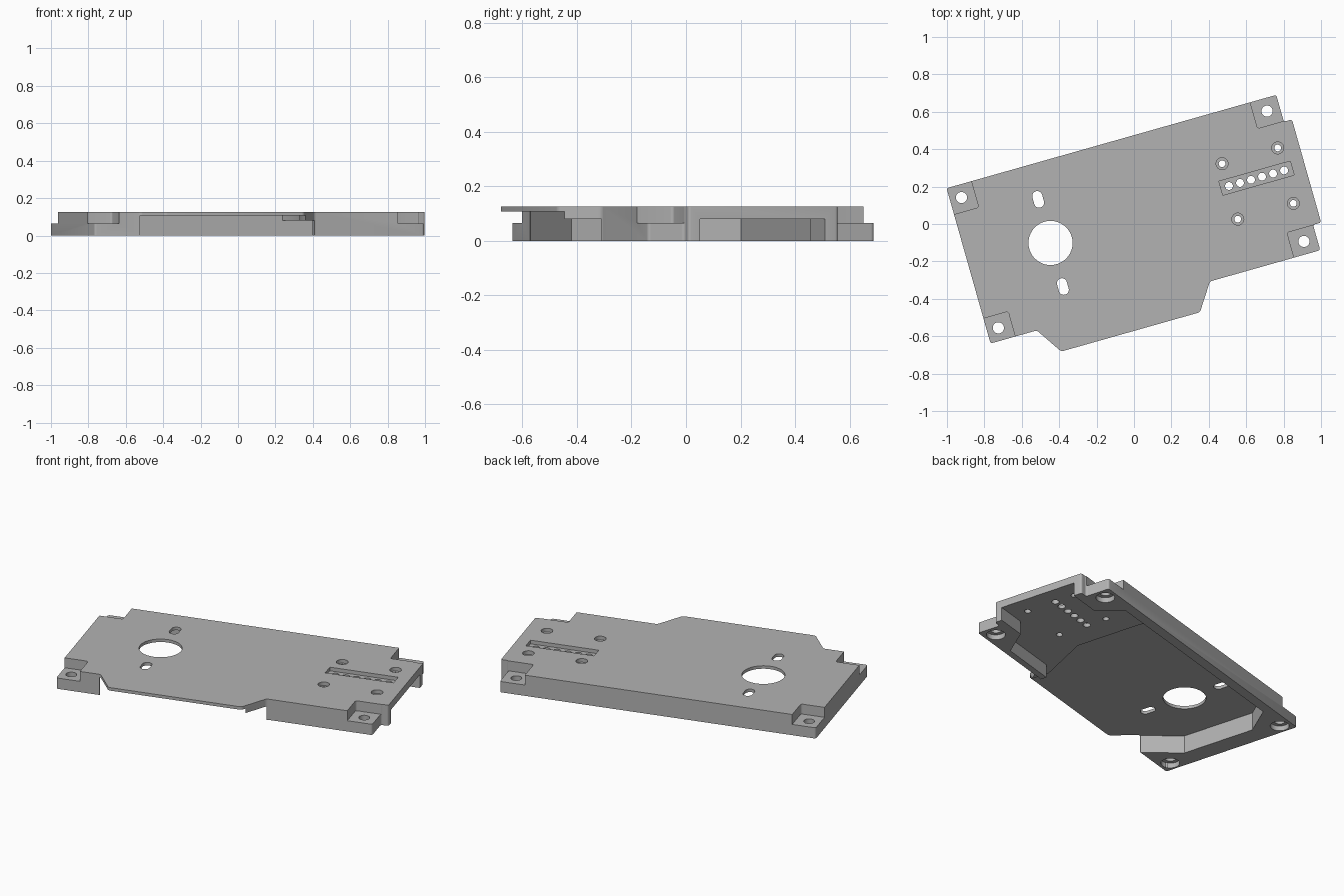
import bpy, bmesh, math
from mathutils import Matrix

cube = bpy.data.objects.get("Cube")
if cube:
    bpy.data.objects.remove(cube, do_unlink=True)

TOP, LEDGE, CEILING, THICK = 0.125, 0.065, 0.107, 0.08
TILT = math.radians(15.8)

grey = bpy.data.materials.new("plain grey")
grey.use_nodes = True
grey.diffuse_color = (0.45, 0.45, 0.45, 1)
grey.node_tree.nodes["Principled BSDF"].inputs["Base Color"].default_value = grey.diffuse_color


def prism(name, points, low, high, radius=0.0):
    """Extrude a flat outline, with optional rounded corners."""
    bm = bmesh.new()
    bm.faces.new([bm.verts.new((x, y, low)) for x, y in points])
    if radius:
        bmesh.ops.bevel(bm, geom=bm.verts[:], offset=radius, segments=4,
                        profile=0.5, affect='VERTICES')
    made = bmesh.ops.extrude_face_region(bm, geom=bm.faces[:])
    for v in made["geom"]:
        if isinstance(v, bmesh.types.BMVert):
            v.co.z = high
    bmesh.ops.recalc_face_normals(bm, faces=bm.faces[:])
    mesh = bpy.data.meshes.new(name)
    bm.to_mesh(mesh)
    bm.free()
    obj = bpy.data.objects.new(name, mesh)
    bpy.context.collection.objects.link(obj)
    return obj


def box(x1, x2, y1, y2):
    return [(x1, y1), (x2, y1), (x2, y2), (x1, y2)]


def slot(x, y, radius, half=0.0, sides=32):
    """Circle, stretched along y by half on each side."""
    points = []
    for i in range(sides):
        a = 2 * math.pi * (i + 0.5) / sides
        points.append((x + radius * math.cos(a),
                       y + radius * math.sin(a) + math.copysign(half, math.sin(a))))
    return points


# Outline of the cover, with front tab and end tab
outline = [(-0.912, -0.406), (-0.655, -0.406), (-0.56, -0.55), (0.211, -0.55),
           (0.307, -0.406), (0.92, -0.406), (0.92, -0.265), (0.965, -0.265),
           (0.965, 0.308), (0.92, 0.308), (0.92, 0.457), (-0.912, 0.457)]
cover = prism("cover_plate", outline, 0, TOP, 0.012)
cover.data.materials.append(grey)


def cut(points, low, high, radius=0.0):
    cutter = prism("cutter", points, low, high, radius)
    cutter.hide_render = True
    cutter.data.materials.append(grey)
    mod = cover.modifiers.new("cut", 'BOOLEAN')
    mod.operation, mod.solver, mod.object = 'DIFFERENCE', 'EXACT', cutter
    bpy.context.view_layer.objects.active = cover
    bpy.ops.object.modifier_apply(modifier=mod.name)
    bpy.data.objects.remove(cutter, do_unlink=True)


# Hollow underside: deep main part, then the shallower end part
cut([(-0.66, -0.6), (-0.66, -0.406), (-0.80, -0.21), (-0.80, 0.24), (-0.67, 0.40),
     (0.36, 0.40), (0.385, 0.30), (0.385, -0.11), (0.226, -0.41), (0.226, -0.6)],
    -0.1, CEILING)
cut([(0.15, -0.6), (0.309, -0.6), (0.309, -0.37), (0.66, -0.37), (0.78, -0.22),
     (1.1, -0.22), (1.1, 0.257), (0.77, 0.257), (0.67, 0.399), (0.15, 0.399)],
    -0.1, THICK)

# Lowered corner pads with countersunk screw holes
for side in (-1, 1):
    for inner, outer, hole in ((0.312, 0.7, 0.387), (-0.267, -0.7, -0.337)):
        cut(box(*sorted((side * 0.775, side * 1.2)), *sorted((inner, outer))),
            LEDGE, 0.3, 0.012)
        cut(slot(side * 0.849, hole, 0.03), -0.1, 0.2)
        cut(slot(side * 0.849, hole, 0.052), -0.1, 0.03)

# Round opening with a slot on each side
cut(slot(-0.457, 0.024, 0.118, sides=64), -0.1, 0.3)
for y in (0.266, -0.218):
    cut(slot(-0.457, y, 0.027, 0.018), -0.1, 0.3)

# Four counterbored holes
for x in (0.541, 0.85):
    for y in (0.182, -0.126):
        cut(slot(x, y, 0.032), TOP - 0.022, 0.3)
        cut(slot(x, y, 0.018), -0.1, 0.3)

# Connector recess with a row of pin holes
cut(box(0.499, 0.895, 0.019, 0.096), TOP - 0.022, 0.3)
for i in range(6):
    cut(slot(0.544 + i * 0.0612, 0.057, 0.021), -0.1, 0.3)

# Turn the finished cover to its resting angle
cover.data.transform(Matrix.Rotation(TILT, 4, 'Z'))
bpy.ops.object.select_all(action='DESELECT')
cover.select_set(True)
bpy.context.view_layer.objects.active = cover
bpy.ops.object.shade_smooth_by_angle(angle=math.radians(30))
